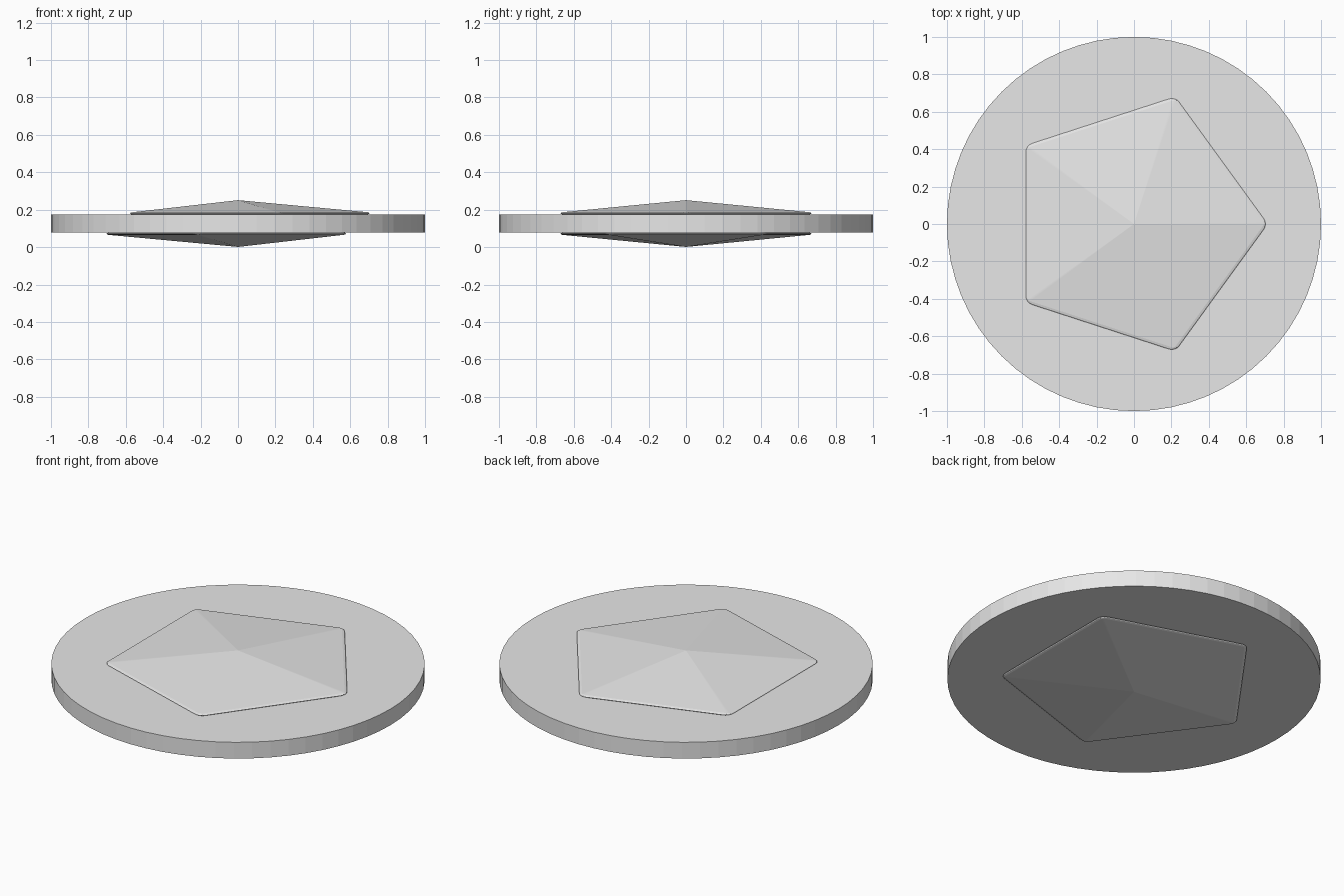
import bpy, bmesh, math
from mathutils import Vector

cube = bpy.data.objects.get("Cube")
if cube:
    bpy.data.objects.remove(cube, do_unlink=True)

grey = bpy.data.materials.new("light_grey")
grey.use_nodes = True
colour = (0.8, 0.8, 0.8, 1)
grey.diffuse_color = colour
grey.node_tree.nodes["Principled BSDF"].inputs["Base Color"].default_value = colour

MID = 0.126   # height of the disc's middle plane
HALF = 0.048  # half the disc thickness


def finish(bm, name):
    bmesh.ops.recalc_face_normals(bm, faces=bm.faces)
    mesh = bpy.data.meshes.new(name)
    bm.to_mesh(mesh)
    bm.free()
    mesh.materials.append(grey)
    obj = bpy.data.objects.new(name, mesh)
    bpy.context.collection.objects.link(obj)
    return obj


def rounded_pentagon(radius, corner, z, steps=4):
    """Points of a pentagon with one tip toward +x and rounded tips."""
    centre = radius - corner / math.cos(math.pi / 5)
    points = []
    for k in range(5):
        tip = math.tau * k / 5
        for s in range(steps + 1):
            a = tip + math.pi / 5 * (2 * s / steps - 1)
            points.append(Vector((centre * math.cos(tip) + corner * math.cos(a),
                                  centre * math.sin(tip) + corner * math.sin(a), z)))
    return points


def pyramid(name, side):
    """Low five-sided pyramid with a softened rim; side -1 turns it over."""
    bm = bmesh.new()
    # Foot sunk in the disc, undercut, rim, start of the slope
    levels = [(0.70, 0.04, HALF - 0.01), (0.703, 0.045, HALF),
              (0.715, 0.05, HALF + 0.006), (0.71, 0.04, HALF + 0.0095),
              (0.697, 0.012, HALF + 0.0125)]
    rings = []
    for radius, corner, z in levels:
        rings.append([bm.verts.new((side * p.x, p.y, MID + side * p.z))
                      for p in rounded_pentagon(radius, corner, z)])
    n = len(rings[0])
    for low, high in zip(rings, rings[1:]):
        for i in range(n):
            j = (i + 1) % n
            bm.faces.new((low[i], low[j], high[j], high[i]))
    apex = bm.verts.new((0, 0, MID + side * 0.125))
    for i in range(n):
        bm.faces.new((rings[-1][i], rings[-1][(i + 1) % n], apex))
    bm.faces.new(rings[0])
    return finish(bm, name)


# Round flat disc
bm = bmesh.new()
bmesh.ops.create_cone(bm, cap_ends=True, segments=64, radius1=1, radius2=1,
                      depth=2 * HALF)
bmesh.ops.translate(bm, verts=bm.verts, vec=(0, 0, MID))
finish(bm, "disc")

# Pyramids on both faces, the lower one turned over about the y axis
pyramid("upper_pyramid", 1)
pyramid("lower_pyramid", -1)
